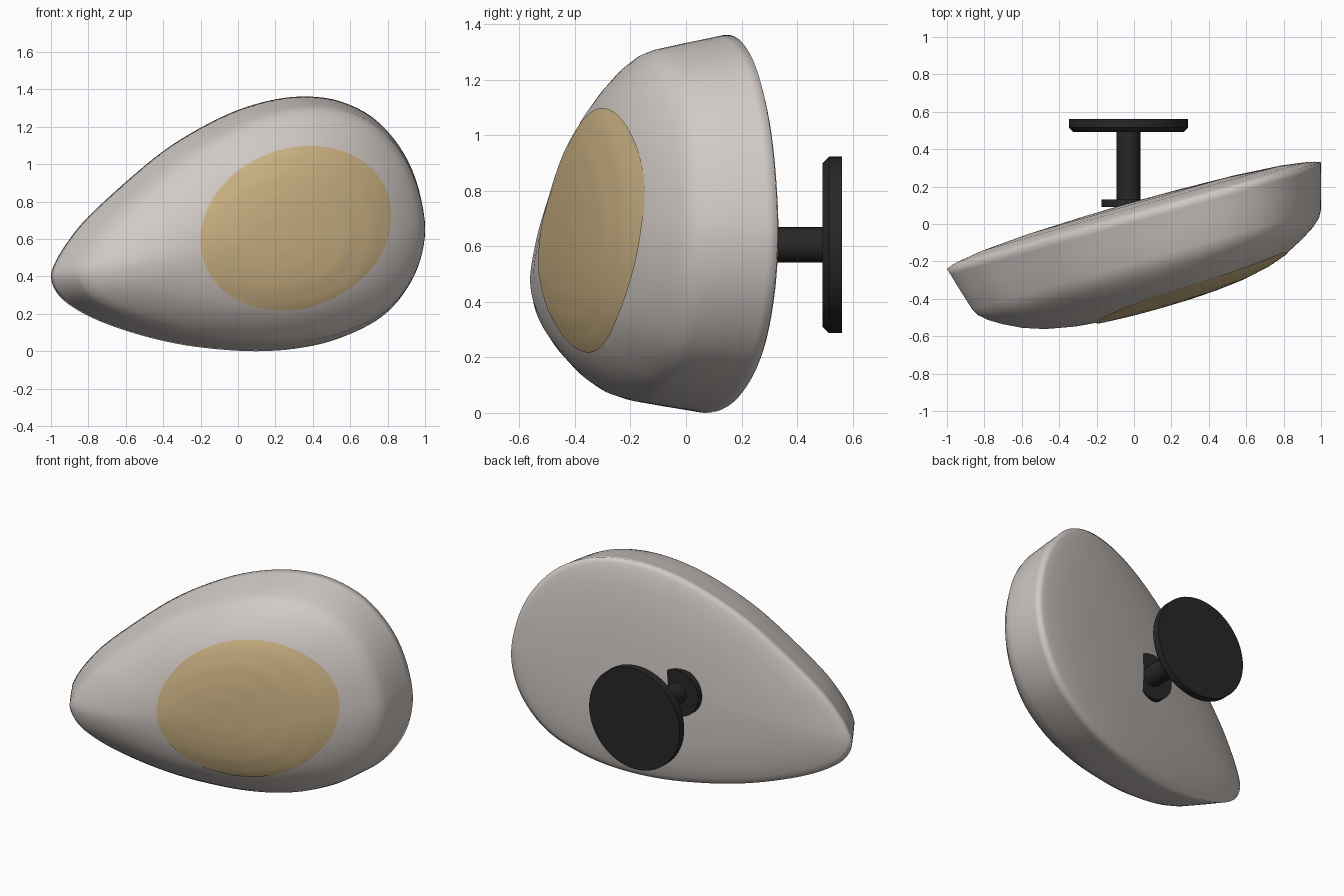
import bpy, bmesh, math
from mathutils import Vector
from mathutils.bvhtree import BVHTree

if "Cube" in bpy.data.objects:
    bpy.data.objects.remove(bpy.data.objects["Cube"])


def material(name, rgb):
    m = bpy.data.materials.new(name)
    m.diffuse_color = (*rgb, 1)
    m.use_nodes = True
    m.node_tree.nodes["Principled BSDF"].inputs["Base Color"].default_value = m.diffuse_color
    return m


GREY = material("warm_grey", (0.64, 0.59, 0.56))
TAN = material("tan", (0.62, 0.46, 0.235))
BLACK = material("black", (0.02, 0.02, 0.02))


def finish(name, bm, mat, smooth_angle=None):
    me = bpy.data.meshes.new(name)
    bmesh.ops.recalc_face_normals(bm, faces=bm.faces)
    bm.to_mesh(me)
    bm.free()
    ob = bpy.data.objects.new(name, me)
    bpy.context.collection.objects.link(ob)
    me.materials.append(mat)
    if smooth_angle is None:
        me.shade_smooth()
    else:
        bpy.ops.object.select_all(action='DESELECT')
        ob.select_set(True)
        bpy.context.view_layer.objects.active = ob
        bpy.ops.object.shade_smooth_by_angle(angle=smooth_angle)
    return ob


def loft(bm, rings):
    """Bridge closed rings of points in order; returns the vertex rings."""
    vr = [[bm.verts.new(p) for p in r] for r in rings]
    for a, b in zip(vr, vr[1:]):
        n = len(a)
        for i in range(n):
            bm.faces.new((a[i], a[(i + 1) % n], b[(i + 1) % n], b[i]))
    return vr


def fan(bm, ring, point):
    c = bm.verts.new(point)
    for i in range(len(ring)):
        bm.faces.new((ring[i], ring[(i + 1) % len(ring)], c))


def closed_spline(pts, steps):
    out, n = [], len(pts)
    for i in range(n):
        a, b, c, d = (Vector(pts[(i + k) % n]) for k in (-1, 0, 1, 2))
        for k in range(steps):
            t = k / steps
            out.append(0.5 * (2 * b + (c - a) * t + (2 * a - 5 * b + 4 * c - d) * t * t
                              + (3 * b - a - 3 * c + d) * t ** 3))
    return out


# Teardrop rim outline (x, z), lying in a slanted upright plane
RIM = [(-1, .39), (-.975, .48), (-.9, .6), (-.8, .72), (-.6, .905), (-.4, 1.07),
       (-.2, 1.195), (0, 1.29), (.2, 1.347), (.38, 1.362), (.55, 1.335), (.72, 1.25),
       (.86, 1.1), (.95, .92), (.998, .7), (.985, .53), (.93, .38), (.83, .24),
       (.7, .14), (.5, .055), (.3, .013), (.1, 0), (-.1, .01), (-.3, .035),
       (-.5, .08), (-.7, .145), (-.85, .215), (-.955, .295)]
# (scale, depth): back face, rim, flared wall, front dome
PROFILE = [(.25, -.069), (.55, -.06), (.8, -.042), (.93, -.022), (.97, -.012), (1, 0),
           (.99, .035), (.965, .13), (.932, .245), (.912, .283), (.87, .322), (.8, .367),
           (.71, .414), (.6, .453), (.45, .484), (.3, .5), (.15, .508)]
ANGLE = math.atan(0.285)
ALONG = Vector((math.cos(ANGLE), math.sin(ANGLE), 0))
FORWARD = Vector((math.sin(ANGLE), -math.cos(ANGLE), 0))
CENTRE = Vector((0, 0.045, 0.6))


def shell_point(x, z, scale, depth):
    return (CENTRE + ALONG * (x / ALONG.x * scale) + FORWARD * depth
            + Vector((0, 0, (z - CENTRE.z) * scale)))


# Shell
bm = bmesh.new()
outline = closed_spline(RIM, 4)
rings = loft(bm, [[shell_point(p.x, p.y, s, h) for p in outline] for s, h in PROFILE])
fan(bm, rings[0], CENTRE - FORWARD * 0.072)
fan(bm, rings[-1], CENTRE + FORWARD * 0.51)
bmesh.ops.recalc_face_normals(bm, faces=bm.faces)
tree = BVHTree.FromBMesh(bm)
finish("shell", bm, GREY)


# Rounded tan panel laid on the front of the shell
def on_shell(x, z):
    hit, normal, _, _ = tree.ray_cast(Vector((x, -2, z)), Vector((0, 1, 0)))
    return hit + Vector((0, -0.004, 0)) + normal * 0.002


bm = bmesh.new()
patch = []
for k in range(1, 17):
    r = k / 16
    ring = []
    for i in range(72):
        a = math.tau * i / 72
        ring.append(on_shell(.31 + r * (.51 * math.cos(a) + .03 * math.sin(a)),
                             .658 + r * (.438 * math.sin(a) + .04 * math.cos(a))))
    patch.append(ring)
verts = loft(bm, patch)
fan(bm, verts[0], on_shell(.31, .658))
finish("front_panel", bm, TAN)


# Turned stand parts around a front-to-back axis
def turned(name, profile, sides=64):
    bm = bmesh.new()
    rs = loft(bm, [[Vector((-.03 + r * math.cos(math.tau * i / sides), y,
                            .605 + r * math.sin(math.tau * i / sides)))
                    for i in range(sides)] for r, y in profile])
    bm.faces.new(rs[0])
    bm.faces.new(rs[-1])
    finish(name, bm, BLACK, math.radians(35))


turned("mount_plate", [(.145, .09), (.145, .13)])
turned("post", [(.064, .1), (.064, .51)], 32)
turned("wall_plate", [(.295, .492), (.318, .515), (.318, .562)])
